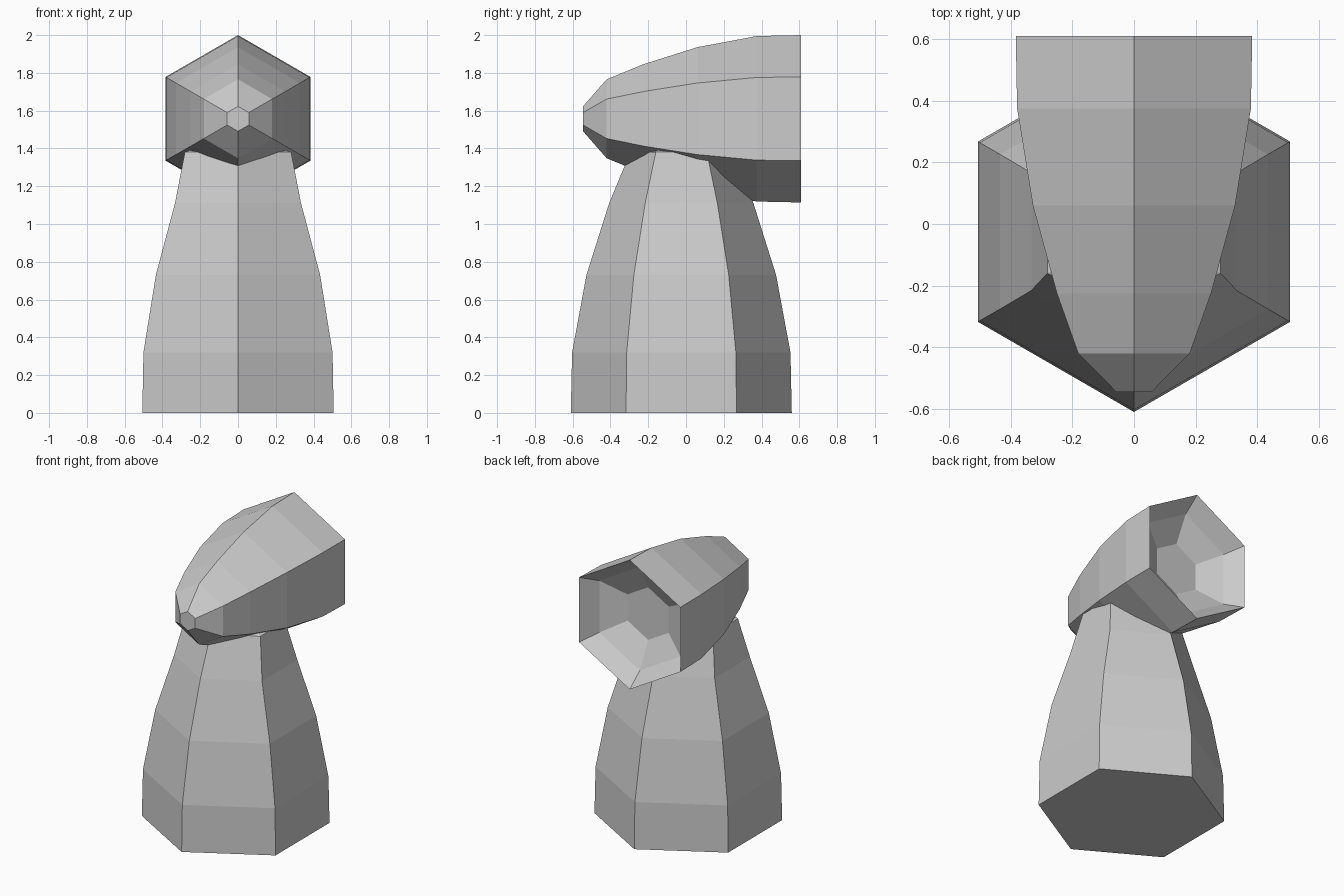
import bpy, bmesh
from math import cos, sin, pi

if "Cube" in bpy.data.objects:
    bpy.data.objects.remove(bpy.data.objects["Cube"])

SIDES = 6


def hex_loft(name, rings, place):
    """Skin hexagonal rings (position, side radius, point radius), capped at both ends."""
    bm = bmesh.new()
    loops = []
    for pos, ra, rb in rings:
        loops.append([bm.verts.new(place(pos,
                                         ra * cos(pi / 2 + k * 2 * pi / SIDES),
                                         rb * sin(pi / 2 + k * 2 * pi / SIDES)))
                      for k in range(SIDES)])
    for a, b in zip(loops, loops[1:]):
        for k in range(SIDES):
            n = (k + 1) % SIDES
            bm.faces.new((a[k], a[n], b[n], b[k]))
    bm.faces.new(loops[0])
    bm.faces.new(loops[-1])
    bmesh.ops.recalc_face_normals(bm, faces=bm.faces)
    mesh = bpy.data.meshes.new(name)
    bm.to_mesh(mesh)
    bm.free()
    obj = bpy.data.objects.new(name, mesh)
    bpy.context.collection.objects.link(obj)
    return obj


# Tapered pedestal, slightly flattened where it meets the head
hex_loft("pedestal", [
    (0.0, 0.585, 0.585),
    (0.32, 0.578, 0.578),
    (0.73, 0.502, 0.502),
    (1.11, 0.385, 0.382),
    (1.38, 0.325, 0.27),
    (1.40, 0.27, 0.22),
], lambda p, a, b: (a, b - 0.025, p))

# Bullet-shaped head: nose to rear rim, then the stepped bowl inside the rear
head_profile = [
    (-0.545, 0.066), (-0.42, 0.209), (-0.225, 0.289), (0.06, 0.379),
    (0.375, 0.438), (0.61, 0.443),
    (0.50, 0.355), (0.41, 0.18),
]
hex_loft("head", [(y, r, r) for y, r in head_profile],
         lambda p, a, b: (a, p, b + 1.557))
